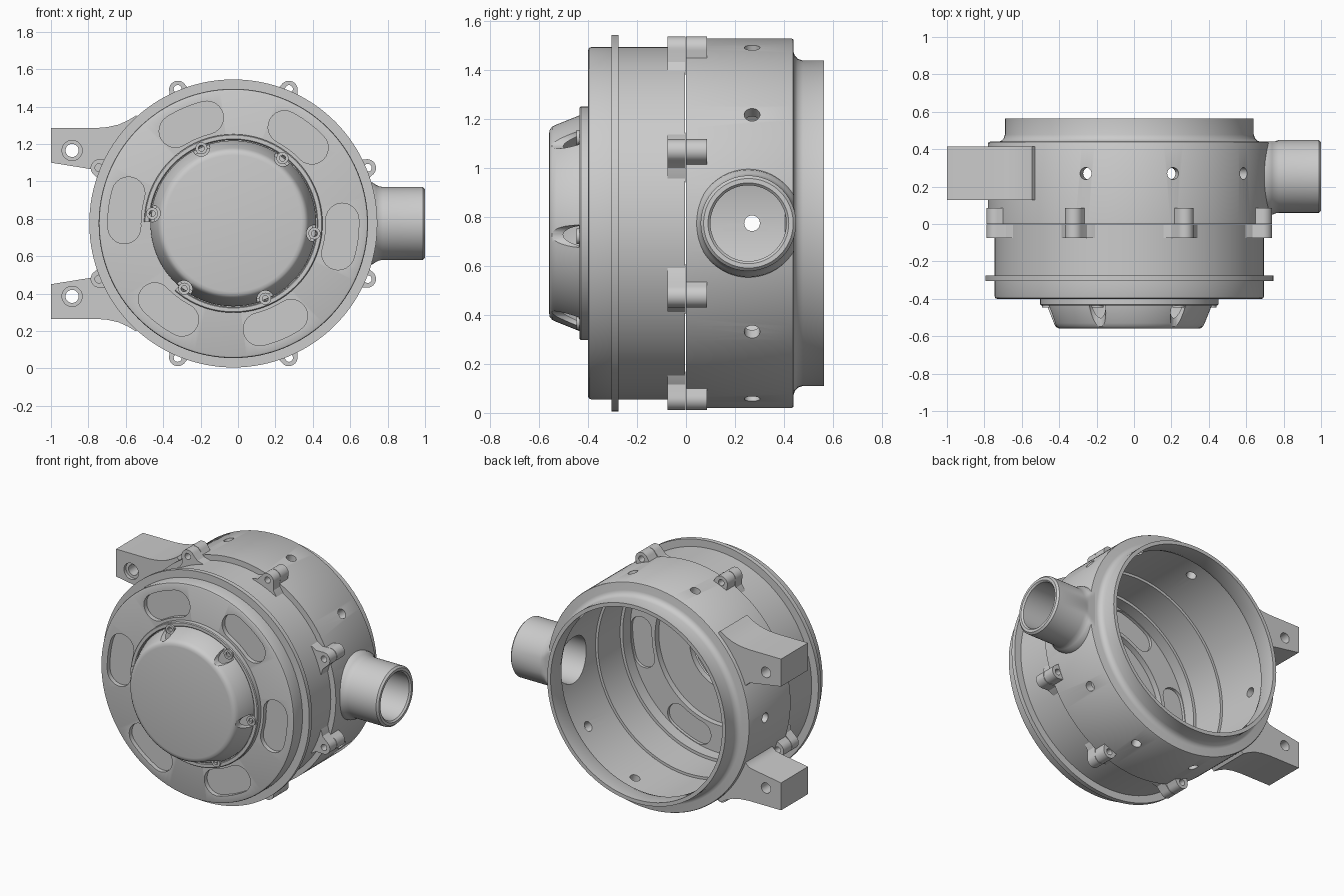
import bpy, bmesh
from math import sin, cos, pi, radians
from mathutils import Matrix, Vector

if "Cube" in bpy.data.objects:
    bpy.data.objects.remove(bpy.data.objects["Cube"])

CX, CZ = -0.025, 0.775          # main axis runs along y through here
AXIS = Matrix.Translation((CX, 0, CZ))


def lathe(bm, prof, mat=AXIS, seg=128, a0=0, a1=360):
    """Spin a closed (radius, y) profile about the y axis; partial sweeps get end caps."""
    full = a1 - a0 == 360
    n = seg if full else seg + 1
    rings = []
    for i in range(n):
        a = radians(a0 + (a1 - a0) * i / seg)
        rings.append([bm.verts.new(mat @ Vector((r * cos(a), y, r * sin(a)))) for r, y in prof])
    for i in range(seg):
        A, B = rings[i], rings[(i + 1) % n]
        for j in range(len(prof)):
            k = (j + 1) % len(prof)
            if prof[j][0] or prof[k][0]:
                bm.faces.new((A[j], A[k], B[k], B[j]))
    if not full:
        bm.faces.new(rings[0])
        bm.faces.new(rings[-1])


def prism(bm, pts, y0, y1):
    """Extrude an (x, z) outline along y."""
    a = [bm.verts.new((x, y0, z)) for x, z in pts]
    b = [bm.verts.new((x, y1, z)) for x, z in pts]
    bm.faces.new(a)
    bm.faces.new(b)
    for i in range(len(pts)):
        k = (i + 1) % len(pts)
        bm.faces.new((a[i], a[k], b[k], b[i]))


def polar(r, deg, t=0.0):
    """Point at radius r and angle deg, shifted sideways by t."""
    a = radians(deg)
    return CX + r * cos(a) - t * sin(a), CZ + r * sin(a) + t * cos(a)


def rod(bm, x, z, r, y0, y1, seg=32):
    prism(bm, [(x + r * cos(2 * pi * i / seg), z + r * sin(2 * pi * i / seg)) for i in range(seg)], y0, y1)


def finish(bm, name):
    bmesh.ops.remove_doubles(bm, verts=bm.verts, dist=1e-5)
    bmesh.ops.recalc_face_normals(bm, faces=bm.faces)
    me = bpy.data.meshes.new(name)
    bm.to_mesh(me)
    bm.free()
    ob = bpy.data.objects.new(name, me)
    bpy.context.collection.objects.link(ob)
    return ob


def select(ob):
    bpy.ops.object.select_all(action='DESELECT')
    ob.select_set(True)
    bpy.context.view_layer.objects.active = ob


def cut(ob, bm):
    tool = finish(bm, "cutter")
    tool.hide_render = True
    m = ob.modifiers.new("cut", 'BOOLEAN')
    m.operation, m.solver, m.object = 'DIFFERENCE', 'EXACT', tool
    select(ob)
    bpy.ops.object.modifier_apply(modifier=m.name)
    bpy.data.objects.remove(tool)


def smooth(ob):
    select(ob)
    bpy.ops.object.shade_smooth_by_angle(angle=radians(30))


parts = []
SIX = [53 + 60 * i for i in range(6)]
EIGHT = [22.5 + 45 * i for i in range(8)]

# Front cover with thin flange and central opening
bm = bmesh.new()
lathe(bm, [(.25, -.40), (.708, -.40), (.717, -.396), (.72, -.387), (.72, -.305), (.77, -.305),
           (.77, -.275), (.72, -.275), (.72, -.004), (.685, -.004), (.685, -.24), (.665, -.24),
           (.665, -.32), (.48, -.32), (.48, -.36), (.25, -.36)])
cover = finish(bm, "front_cover")
parts.append(cover)


# Kidney-shaped recesses on the outside and inside of the cover
def kidney(bm, ang, y0, y1, r=.583, w=.088, half=9, n=12):
    pts = [polar(r + w, ang - half + 2 * half * i / n) for i in range(n)]
    for sgn, start in ((1, 0), (-1, 180)):
        x, z = polar(r, ang + sgn * half)
        if sgn < 0:
            pts += [polar(r - w, ang + half - 2 * half * i / n) for i in range(1, n)]
        for i in range(n + 1):
            a = radians(ang + sgn * half + start + 180 * i / n)
            pts.append((x + w * cos(a), z + w * sin(a)))
    prism(bm, pts[1:], y0, y1)


bm = bmesh.new()
for a in SIX:
    kidney(bm, a, -.45, -.37)
    kidney(bm, a, -.34, -.28, w=.078)
cut(cover, bm)

# Raised lip around the cap, open over one sector
bm = bmesh.new()
lathe(bm, [(.447, -.40), (.447, -.43), (.452, -.435), (.472, -.435), (.477, -.43), (.477, -.395), (.447, -.395)],
      a0=-131, a1=179)
parts.append(finish(bm, "cap_lip"))

# Hollow domed cap with six vent notches
bm = bmesh.new()
lathe(bm, [(0, -.56), (.365, -.56), (.382, -.557), (.395, -.547), (.403, -.53), (.443, -.43), (.443, -.395),
           (.423, -.395), (.423, -.43), (.385, -.525), (.365, -.54), (0, -.54)])
cap = finish(bm, "domed_cap")
parts.append(cap)
bm = bmesh.new()
for a in SIX:
    rod(bm, *polar(.44, a), .046, -.548, -.437)
cut(cap, bm)

# Screw bosses in the notches
bm = bmesh.new()
for a in SIX:
    x, z = polar(.437, a)
    lathe(bm, [(.016, -.395), (.016, -.447), (.032, -.447), (.032, -.395)],
          Matrix.Translation((x, 0, z)), 24)
parts.append(finish(bm, "cap_screw_bosses"))

# Rear housing with stepped neck
bm = bmesh.new()
lathe(bm, [(.755, 0), (.755, .432), (.752, .438), (.745, .44), (.70, .44), (.685, .445), (.672, .457),
           (.665, .478), (.665, .565), (.64, .565), (.64, .46), (.652, .432), (.675, .415), (.70, .405), (.70, 0)])
housing = finish(bm, "rear_housing")
parts.append(housing)

# Radial drillings and the outlet port
bm = bmesh.new()
for k in (1, 2, 3, 5, 7, 8, 9, 0):
    x, z = polar(.73, 36 * k)
    r = .032 if k else .155
    bmesh.ops.create_cone(bm, cap_ends=True, segments=32 if k else 96, radius1=r, radius2=r, depth=.2,
                          matrix=Matrix.Translation((x, .27 if k else .255, z))
                          @ Matrix.Rotation(radians(-36 * k), 4, 'Y') @ Matrix.Rotation(pi / 2, 4, 'Y'))
cut(housing, bm)

# Outlet pipe along +x, blended into the housing
bm = bmesh.new()
lathe(bm, [(.155, .69), (.222, .69), (.218, .72), (.206, .738), (.198, .755), (.195, .775), (.195, .988),
           (.183, 1.0), (.165, 1.0), (.155, .99)],
      Matrix.Translation((0, .255, CZ)) @ Matrix.Rotation(-pi / 2, 4, 'Z'), 96)
for v in bm.verts:
    v.co.y = min(v.co.y, .442) if v.co.x < .77 else v.co.y
parts.append(finish(bm, "outlet_pipe"))


# Eight clamp lugs: wide front half, narrow rear half
def lug(bm, a, y0, y1, half, R=.775, r=.047):
    pts = [polar(.702, a, -half), polar(.722, a, -half * .8), polar(.74, a, -half * .25 - r * .75)]
    for i in range(13):
        t = radians(-80 + 160 * i / 12)
        pts.append(polar(R + r * cos(t), a, r * sin(t)))
    pts += [polar(.74, a, half * .25 + r * .75), polar(.722, a, half * .8), polar(.702, a, half)]
    prism(bm, pts, y0, y1)


for name, y0, y1, half in (("front_lugs", -.075, -.003, .11), ("rear_lugs", 0, .085, .075)):
    bm = bmesh.new()
    for a in EIGHT:
        lug(bm, a, y0, y1, half)
    lugs = finish(bm, name)
    bm = bmesh.new()
    for a in EIGHT:
        rod(bm, *polar(.778, a), .021, -.2, .2, 20)
    cut(lugs, bm)
    parts.append(lugs)

# Two mirrored mounting arms with counterbored holes
outline = [(-1, 1.285), (-.76, 1.285), (-.70, 1.29), (-.64, 1.303), (-.59, 1.325), (-.545, 1.352)]
outline += [polar(.73, a) for a in (132, 138, 144, 150, 156, 162)]
outline += [(-.735, 1.035), (-.76, 1.058), (-.79, 1.066), (-1, 1.10)]
for name, s in (("upper_arm", 1), ("lower_arm", -1)):
    bm = bmesh.new()
    prism(bm, [(x, CZ + s * (z - CZ)) for x, z in outline], .128, .415)
    arm = finish(bm, name)
    bm = bmesh.new()
    lathe(bm, [(0, .1), (.054, .1), (.054, .15), (.035, .15), (.035, .5), (0, .5)],
          Matrix.Translation((-.887, 0, CZ + s * .39)), 32)
    cut(arm, bm)
    parts.append(arm)

for ob in parts:
    smooth(ob)
